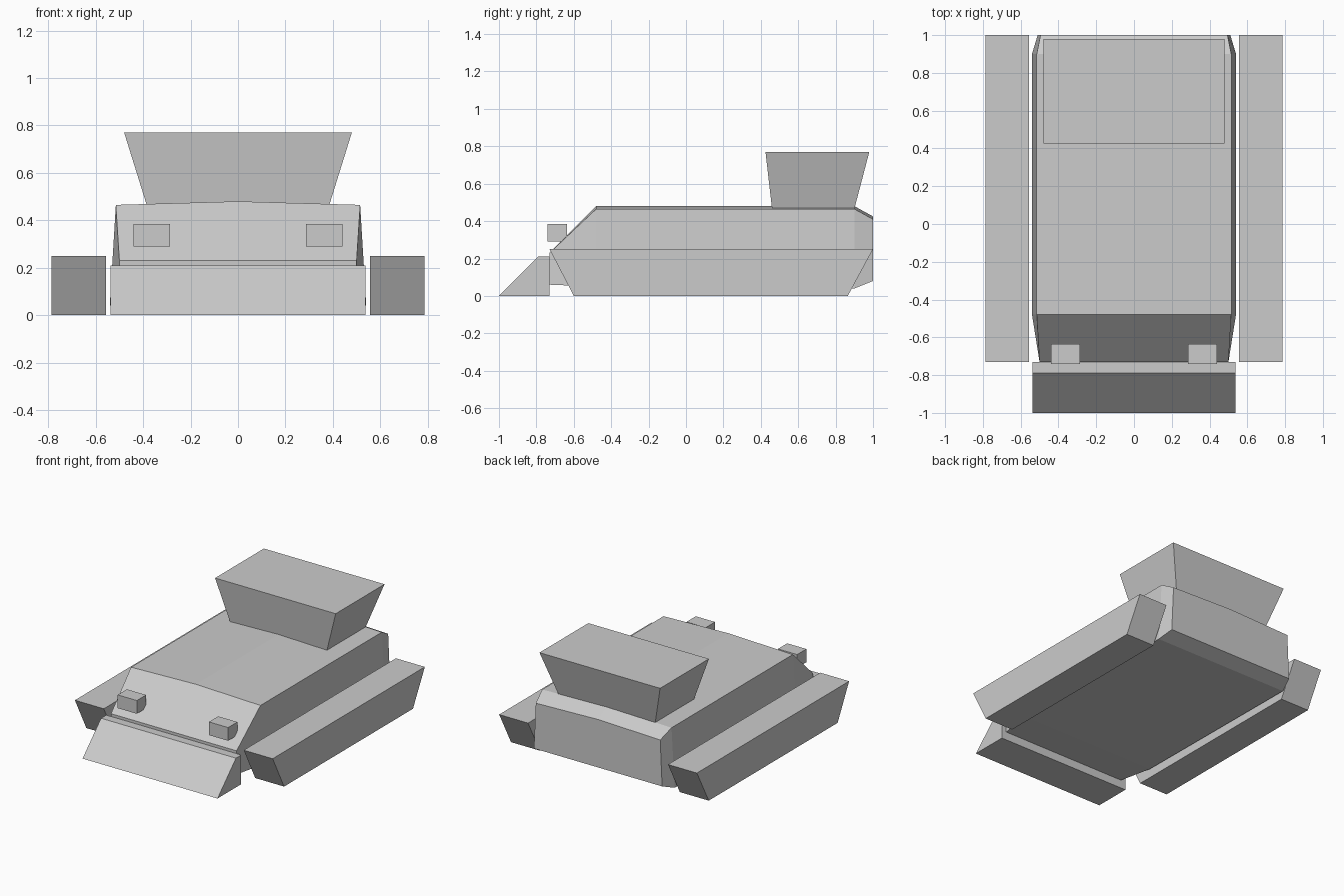
import bpy
import bmesh

cube = bpy.data.objects.get("Cube")
if cube:
    bpy.data.objects.remove(cube, do_unlink=True)

# Single plain grey for the whole vehicle
GREY = (0.6, 0.6, 0.6, 1.0)
grey = bpy.data.materials.new("plain grey")
grey.use_nodes = True
grey.diffuse_color = GREY
grey.node_tree.nodes["Principled BSDF"].inputs["Base Color"].default_value = GREY


def loft(name, rings):
    """Skin equal-length rings of points and cap both ends."""
    bm = bmesh.new()
    loops = [[bm.verts.new(p) for p in ring] for ring in rings]
    for a, b in zip(loops, loops[1:]):
        for i in range(len(a)):
            j = (i + 1) % len(a)
            bm.faces.new((a[i], a[j], b[j], b[i]))
    bm.faces.new(loops[0])
    bm.faces.new(loops[-1])
    bmesh.ops.recalc_face_normals(bm, faces=bm.faces)
    mesh = bpy.data.meshes.new(name)
    bm.to_mesh(mesh)
    bm.free()
    mesh.materials.append(grey)
    obj = bpy.data.objects.new(name, mesh)
    bpy.context.collection.objects.link(obj)
    return obj


def extrude_x(name, profile, x0, x1):
    """Extrude a (y, z) side profile between two x positions."""
    return loft(name, [[(x, y, z) for y, z in profile] for x in (x0, x1)])


def hull_ring(y, bottom_w, bottom_z, top_w, top_z, ridge_z):
    return [(-bottom_w, y, bottom_z), (bottom_w, y, bottom_z),
            (top_w, y, top_z), (0, y, ridge_z), (-top_w, y, top_z)]


def rectangle(half_w, y0, y1, z):
    return [(-half_w, y0, z), (half_w, y0, z), (half_w, y1, z), (-half_w, y1, z)]


# Hull with sloped nose, slightly crowned roof and tapered stern
loft("hull", [
    hull_ring(-0.73, 0.50, 0.06, 0.50, 0.23, 0.23),
    hull_ring(-0.48, 0.54, 0.05, 0.515, 0.465, 0.48),
    hull_ring(0.90, 0.54, 0.04, 0.515, 0.465, 0.48),
    hull_ring(1.00, 0.51, 0.08, 0.495, 0.41, 0.425),
])

# Turret flaring out towards the top
loft("turret", [rectangle(0.385, 0.46, 0.90, 0.465),
                rectangle(0.48, 0.425, 0.98, 0.77)])

# Wedge-shaped front blade
extrude_x("front_blade", [(-1, 0), (-0.79, 0.21), (-0.73, 0.21), (-0.73, 0)],
          -0.537, 0.537)

# Tracks and headlights on both sides
track = [(-0.73, 0.25), (1, 0.25), (0.865, 0), (-0.6, 0)]
lamp = [(-0.74, 0.29), (-0.74, 0.385), (-0.635, 0.385), (-0.635, 0.29)]
for side, s in (("left", 1), ("right", -1)):
    extrude_x(side + "_track", track, s * 0.557, s * 0.787)
    extrude_x(side + "_headlight", lamp, s * 0.287, s * 0.44)
